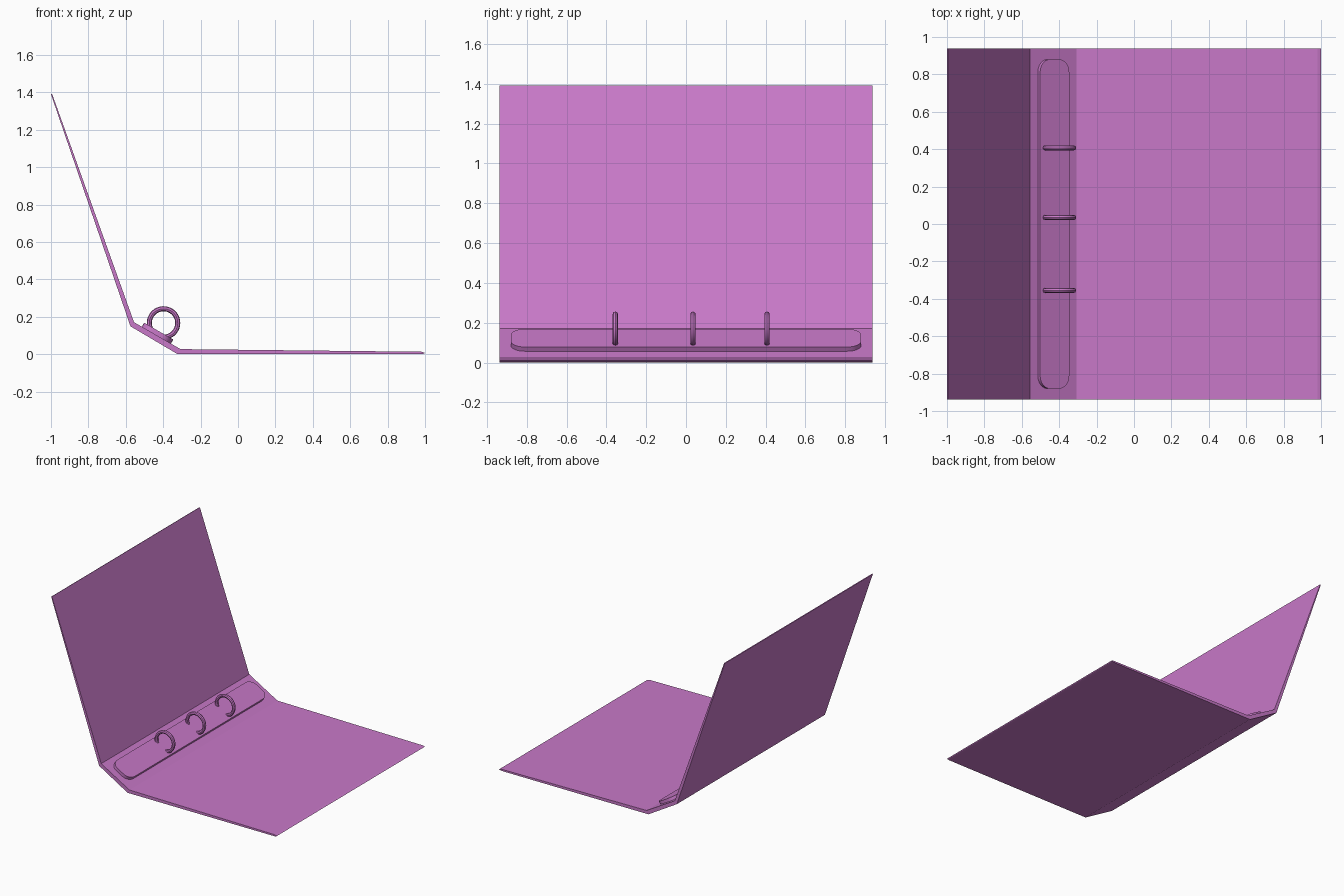
import bpy, bmesh, math
from mathutils import Vector, Matrix

if "Cube" in bpy.data.objects:
    bpy.data.objects.remove(bpy.data.objects["Cube"])

mat = bpy.data.materials.new("binder_plastic")
mat.diffuse_color = (0.58, 0.19, 0.58, 1)
mat.use_nodes = True
mat.node_tree.nodes["Principled BSDF"].inputs["Base Color"].default_value = mat.diffuse_color


def prism(name, points, vec, matrix=Matrix.Identity(4)):
    """Solid from a flat outline pushed along vec."""
    bm = bmesh.new()
    face = bm.faces.new([bm.verts.new(p) for p in points])
    res = bmesh.ops.extrude_face_region(bm, geom=[face], use_keep_orig=True)
    bmesh.ops.translate(bm, vec=vec, verts=[g for g in res["geom"] if isinstance(g, bmesh.types.BMVert)])
    bmesh.ops.recalc_face_normals(bm, faces=bm.faces)
    bm.transform(matrix)
    me = bpy.data.meshes.new(name)
    bm.to_mesh(me)
    bm.free()
    ob = bpy.data.objects.new(name, me)
    me.materials.append(mat)
    bpy.context.collection.objects.link(ob)
    return ob


# Covers and spine: one folded profile, tapering towards the free edges
H = 0.937
profile = [(-1.0, 1.39), (-0.575, 0.149), (-0.323, 0.0), (0.98, 0.0), (0.995, 0.003),
           (1.0, 0.007), (0.98, 0.013), (-0.307, 0.027), (-0.556, 0.171), (-0.994, 1.392)]
prism("folded_cover", [(x, -H, z) for x, z in profile], (0, 2 * H, 0))

# Ring rail: rounded plate lying on the sloping spine
spine = Matrix.Translation((-0.4375, 0, 0.1)) @ Matrix.Rotation(math.radians(30), 4, 'Y')
outline = []
for q, (sx, sy) in enumerate([(1, 1), (-1, 1), (-1, -1), (1, -1)]):
    for i in range(7):
        a = math.radians(q * 90 + i * 15)
        outline.append((sx * 0.03 + 0.06 * math.cos(a), sy * 0.812 + 0.068 * math.sin(a), -0.002))
rail = prism("ring_rail", outline, (0, 0, 0.029), spine)

# Three rings: round bar swept along an open arc into the rail
for n, y in enumerate((-0.355, 0.035, 0.407)):
    cu = bpy.data.curves.new(f"ring_{n + 1}", 'CURVE')
    cu.dimensions = '3D'
    cu.bevel_depth = 0.0135
    cu.bevel_resolution = 2
    cu.use_fill_caps = True
    steps = 32
    sp = cu.splines.new('POLY')
    sp.points.add(steps)
    for i in range(steps + 1):
        a = math.radians(-95 + 300 * i / steps)
        sp.points[i].co = (-0.398 + 0.076 * math.cos(a), y, 0.167 + 0.076 * math.sin(a), 1)
    cu.materials.append(mat)
    ob = bpy.data.objects.new(cu.name, cu)
    bpy.context.collection.objects.link(ob)
    bpy.ops.object.select_all(action='DESELECT')
    ob.select_set(True)
    bpy.context.view_layer.objects.active = ob
    bpy.ops.object.convert(target='MESH')
    bpy.ops.object.shade_smooth_by_angle()

# Smooth the rail's rounded ends
bpy.ops.object.select_all(action='DESELECT')
rail.select_set(True)
bpy.context.view_layer.objects.active = rail
bpy.ops.object.shade_smooth_by_angle()
